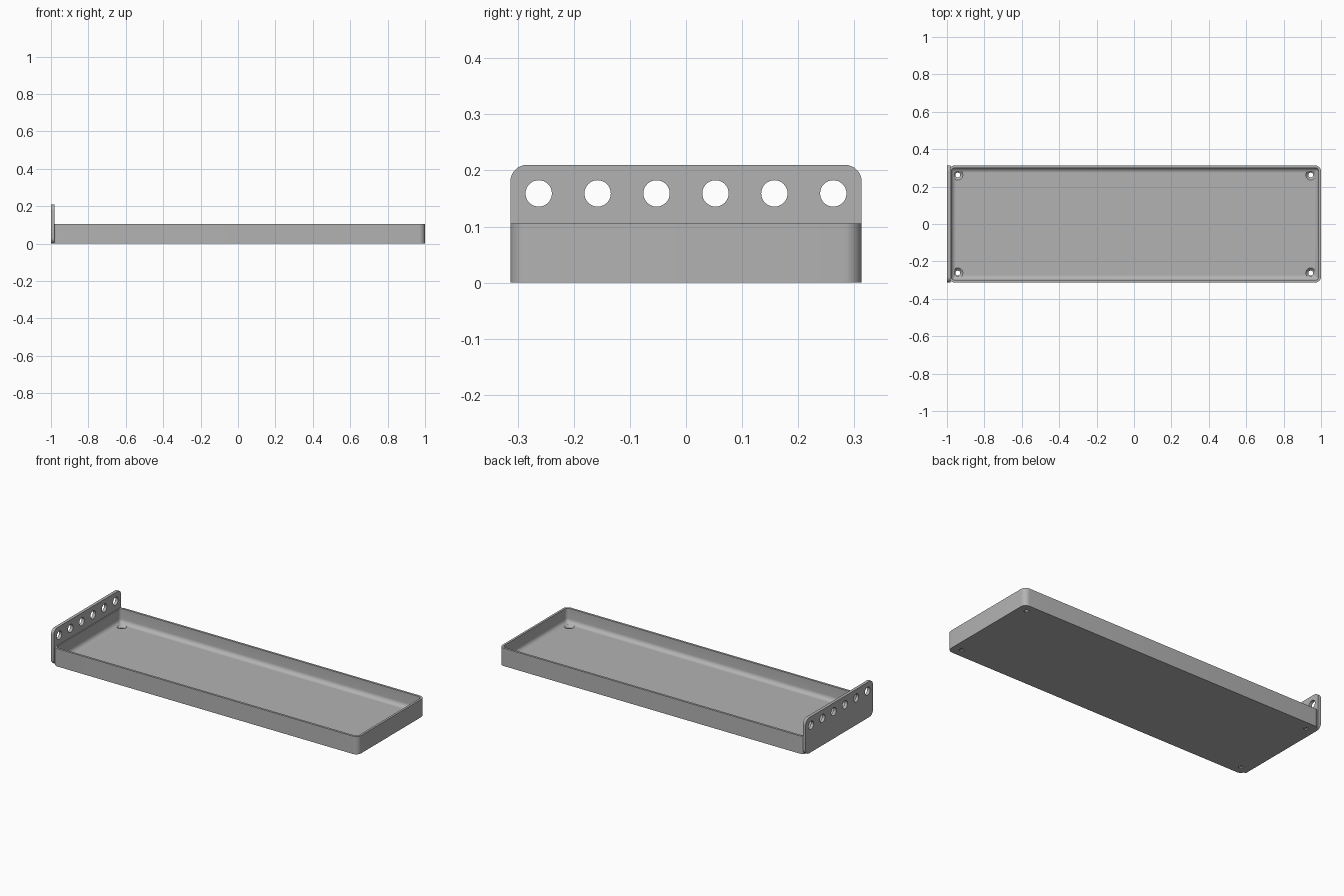
import bpy, bmesh, math
from mathutils import Matrix

if "Cube" in bpy.data.objects:
    bpy.data.objects.remove(bpy.data.objects["Cube"], do_unlink=True)

grey = bpy.data.materials.new("plain grey")
grey.use_nodes = True
COLOUR = (0.45, 0.45, 0.45, 1)
grey.diffuse_color = COLOUR
grey.node_tree.nodes["Principled BSDF"].inputs["Base Color"].default_value = COLOUR

HALF_Y, CORNER, WALL = 0.313, 0.032, 0.013
TRAY_L, TRAY_R, TRAY_H = -0.99, 1.0, 0.105
FLOOR, FILLET = 0.02, 0.025
PLATE_T, PLATE_H = 0.018, 0.21


def rounded(u0, u1, v0, v1, r, steps=8):
    """Counter-clockwise outline of a rounded rectangle."""
    pts = []
    centres = [(u1 - r, v1 - r), (u0 + r, v1 - r), (u0 + r, v0 + r), (u1 - r, v0 + r)]
    for q, (cu, cv) in enumerate(centres):
        for i in range(steps + 1):
            a = math.pi / 2 * (q + i / steps)
            pts.append((cu + r * math.cos(a), cv + r * math.sin(a)))
    return pts


def loft(name, rings):
    """Skin a stack of equal-length rings and cap both ends."""
    bm = bmesh.new()
    loops = [[bm.verts.new(p) for p in ring] for ring in rings]
    for a, b in zip(loops, loops[1:]):
        for i in range(len(a)):
            j = (i + 1) % len(a)
            bm.faces.new((a[i], a[j], b[j], b[i]))
    bm.faces.new(loops[0][::-1])
    bm.faces.new(loops[-1])
    bmesh.ops.recalc_face_normals(bm, faces=bm.faces)
    return finish(name, bm)


def finish(name, bm):
    mesh = bpy.data.meshes.new(name)
    bm.to_mesh(mesh)
    bm.free()
    mesh.materials.append(grey)
    obj = bpy.data.objects.new(name, mesh)
    bpy.context.collection.objects.link(obj)
    return obj


def cone(bm, r1, r2, depth, matrix):
    bmesh.ops.create_cone(bm, cap_ends=True, segments=32, radius1=r1, radius2=r2,
                          depth=depth, matrix=matrix)


def cut(obj, cutter):
    mod = obj.modifiers.new("holes", 'BOOLEAN')
    mod.object = cutter
    mod.solver = 'EXACT'
    mod.use_self = True
    bpy.context.view_layer.objects.active = obj
    bpy.ops.object.modifier_apply(modifier=mod.name)
    bpy.data.objects.remove(cutter, do_unlink=True)


# Tray: outer wall, rim, inner wall and filleted floor
profile = [(0, 0), (0, TRAY_H), (WALL, TRAY_H)]
for i in range(7):
    a = math.pi / 2 * i / 6
    profile.append((WALL + FILLET * (1 - math.cos(a)),
                    FLOOR + FILLET * (1 - math.sin(a))))
tray = loft("tray", [
    [(x, y, z) for x, y in rounded(TRAY_L + d, TRAY_R - d, -HALF_Y + d, HALF_Y - d,
                                   max(CORNER - d, 0.003))]
    for d, z in profile])

# Countersunk screw holes in the tray corners
bm = bmesh.new()
for x in (-0.942, 0.945):
    for y in (-0.262, 0.262):
        cone(bm, 0.013, 0.013, 0.1, Matrix.Translation((x, y, 0)))
        cone(bm, 0.012, 0.028, 0.016, Matrix.Translation((x, y, FLOOR - 0.007)))
cut(tray, finish("screw_hole_cutter", bm))

# End plate with a row of round holes
plate = loft("end_plate", [
    [(x, y, z) for y, z in rounded(-HALF_Y, HALF_Y, 0, PLATE_H, 0.03)]
    for x in (-1, -1 + PLATE_T)])
bm = bmesh.new()
for i in range(6):
    cone(bm, 0.0235, 0.0235, 0.1,
         Matrix.Translation((-1, (i - 2.5) * 0.105, 0.159)) @ Matrix.Rotation(math.pi / 2, 4, 'Y'))
cut(plate, finish("plate_hole_cutter", bm))

# Smooth rounded surfaces, crisp edges
for obj in (tray, plate):
    bpy.ops.object.select_all(action='DESELECT')
    obj.select_set(True)
    bpy.context.view_layer.objects.active = obj
    bpy.ops.object.shade_smooth_by_angle(angle=math.radians(30))
